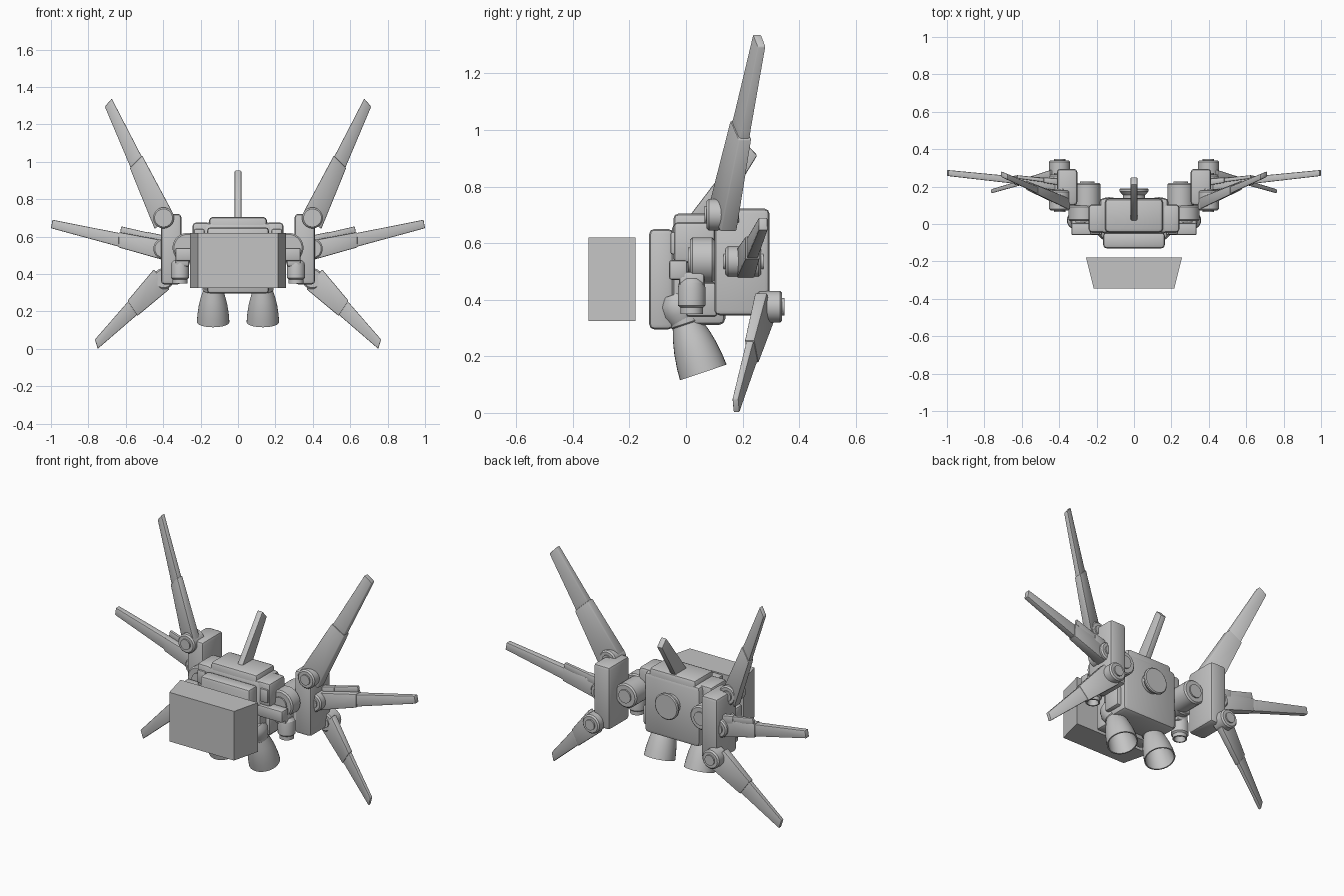
import bpy, bmesh, math
from mathutils import Vector

old = bpy.data.objects.get("Cube")
if old:
    bpy.data.objects.remove(old, do_unlink=True)

grey = bpy.data.materials.new("hull_grey")
grey.use_nodes = True
grey.diffuse_color = (0.55, 0.55, 0.55, 1)
grey.node_tree.nodes["Principled BSDF"].inputs["Base Color"].default_value = (0.55, 0.55, 0.55, 1)


def finish(name, bm, mirror):
    bmesh.ops.recalc_face_normals(bm, faces=bm.faces)
    mesh = bpy.data.meshes.new(name)
    bm.to_mesh(mesh)
    bm.free()
    for poly in mesh.polygons:
        poly.use_smooth = True
    mesh.set_sharp_from_angle(angle=math.radians(32))
    mesh.materials.append(grey)
    obj = bpy.data.objects.new(name, mesh)
    bpy.context.collection.objects.link(obj)
    if mirror:
        obj.modifiers.new("mirror", 'MIRROR').use_mirror_merge = False
    return obj


def loft(name, sections, bevel=0.0, mirror=False):
    """Solid through a series of matching loops of points."""
    bm = bmesh.new()
    rings = [[bm.verts.new(p) for p in s] for s in sections]
    n = len(rings[0])
    for a, b in zip(rings, rings[1:]):
        for i in range(n):
            j = (i + 1) % n
            bm.faces.new((a[i], a[j], b[j], b[i]))
    bm.faces.new(rings[0])
    bm.faces.new(rings[-1])
    if bevel:
        bmesh.ops.bevel(bm, geom=bm.edges[:], offset=bevel, segments=2,
                        profile=0.5, affect='EDGES', clamp_overlap=True)
    return finish(name, bm, mirror)


def rect(x0, x1, y, z0, z1):
    return [(x0, y, z0), (x1, y, z0), (x1, y, z1), (x0, y, z1)]


def box(name, xs, ys, zs, bevel=0.015, mirror=False):
    return loft(name, [rect(*xs, y, *zs) for y in ys], bevel, mirror)


def lathe(name, profile, origin, axis, mirror=False):
    """Revolve (radius, distance) pairs about an axis."""
    bm = bmesh.new()
    turn = Vector((0, 0, 1)).rotation_difference(Vector(axis))
    pts = [turn @ Vector((r, 0, h)) + Vector(origin) for r, h in profile]
    verts = [bm.verts.new(p) for p in pts]
    edges = [bm.edges.new(pair) for pair in zip(verts, verts[1:])]
    bmesh.ops.spin(bm, geom=verts + edges, cent=origin, axis=Vector(axis).normalized(),
                   angle=math.tau, steps=32)
    bmesh.ops.remove_doubles(bm, verts=bm.verts[:], dist=1e-5)
    return finish(name, bm, mirror)


def drum(name, x, z, y0, y1, r, mirror=True):
    """Cylinder along y with softened rims and a raised cap at each end."""
    c, e, n = r * 0.55, 0.008, y1 - y0
    lathe(name, [(0, -e), (c, -e), (c, 0), (r - e, 0), (r, e), (r, n - e),
                 (r - e, n), (c, n), (c, n + e), (0, n + e)], (x, y0, z), (0, 1, 0), mirror)


def wing(name, root, tip, y0, slope, step, thick):
    """Tapered blade with a thicker sleeve at the root; root and tip are (x, z) pairs."""
    def section(a, t, inset):
        p, q = (Vector(r).lerp(Vector(s), a) for r, s in zip(root, tip))
        p, q = p.lerp(q, inset), q.lerp(p, inset)
        return [(v.x, y0 + slope * (v.x - 0.4) + t * side, v.y)
                for v, side in ((p, -1), (q, -1), (q, 1), (p, 1))]
    mid = thick * 0.8
    loft(name + "_sleeve", [section(0, thick, 0), section(step, mid, 0)], 0.006, True)
    loft(name + "_blade", [section(step - 0.08, mid * 0.85, 0.05),
                           section(step + 0.05, mid * 0.75, 0.05),
                           section(1, thick * 0.5, 0)], 0.005, True)


# Forward block, free of the body
loft("forward_block", [rect(-0.215, 0.215, -0.345, 0.325, 0.62),
                       rect(-0.257, 0.257, -0.178, 0.325, 0.62)])

# Central body
box("front_panel", (-0.165, 0.165), (-0.13, -0.045), (0.295, 0.65), 0.018)
box("main_body", (-0.185, 0.185), (-0.05, 0.14), (0.31, 0.675), 0.025)
box("top_hump", (-0.155, 0.155), (-0.045, 0.135), (0.6, 0.705), 0.02)
box("shoulder_box", (0.15, 0.243), (-0.045, 0.105), (0.53, 0.675), 0.018, True)
box("shoulder_cap", (0.18, 0.235), (-0.055, 0.02), (0.56, 0.64), 0.008, True)
box("hip_block", (0.12, 0.21), (0.0, 0.11), (0.34, 0.46), 0.012, True)
lathe("back_disc", [(0, 0), (0.06, 0), (0.06, 0.025), (0.078, 0.045),
                    (0.078, 0.055), (0.072, 0.06), (0, 0.06)], (0, 0.13, 0.53), (0, 1, 0))

# Dorsal fin
fin = [(0.0, 0.68), (0.21, 0.955), (0.252, 0.91), (0.11, 0.68)]
loft("dorsal_fin", [[(x, y, z) for y, z in fin] for x in (-0.018, 0.018)], 0.006)

# Shoulder joints and wing pods
drum("shoulder_joint", 0.25, 0.54, 0.07, 0.22, 0.072)
drum("shoulder_ring", 0.27, 0.54, 0.015, 0.1, 0.08)
box("wing_pod", (0.303, 0.412), (0.1, 0.295), (0.345, 0.722), 0.018, True)

# Wings with their hinges
drum("upper_hinge", 0.398, 0.70, 0.073, 0.18, 0.056)
drum("middle_hinge", 0.398, 0.535, 0.14, 0.265, 0.055)
drum("lower_hinge", 0.398, 0.375, 0.25, 0.34, 0.056)
wing("upper_wing", ((0.445, 0.64), (0.35, 0.73)), ((0.712, 1.295), (0.675, 1.338)),
     0.13, 0.44, 0.5, 0.03)
wing("middle_wing", ((0.4, 0.475), (0.4, 0.58)), ((1.0, 0.645), (0.992, 0.69)),
     0.21, 0.105, 0.4, 0.032)
wing("lower_wing", ((0.45, 0.425), (0.365, 0.32)), ((0.765, 0.05), (0.75, 0.0)),
     0.28, -0.29, 0.45, 0.022)
wing("small_fin", ((0.39, 0.55), (0.39, 0.605)), ((0.63, 0.62), (0.625, 0.655)),
     0.225, 0.12, 0.4, 0.018)

# Side thrusters on short arms
box("thruster_arm", (0.17, 0.335), (-0.06, 0.005), (0.47, 0.54), 0.01, True)
box("thruster_bracket", (0.26, 0.335), (-0.025, 0.065), (0.44, 0.5), 0.012, True)
lathe("side_thruster", [(0, 0.125), (0.03, 0.125), (0.045, 0.11), (0.049, 0.09), (0.049, 0.03),
                        (0.04, 0.022), (0.04, 0), (0.032, 0), (0.025, 0.03), (0, 0.03)],
      (0.31, 0.02, 0.35), (0, 0, 1), True)

# Main engines, tilted back
down = (0, 0.318, -0.948)
lathe("engine_mount", [(0, -0.1), (0.05, -0.1), (0.068, -0.07), (0.068, -0.03),
                       (0.05, 0.01), (0, 0.01)], (0.133, -0.005, 0.325), down, True)
lathe("engine_collar", [(0, -0.02), (0.05, -0.02), (0.058, -0.012), (0.058, 0.008),
                        (0.05, 0.016), (0, 0.016)], (0.133, 0.0, 0.325), down, True)
lathe("engine_bell", [(0, 0), (0.05, 0), (0.056, 0.02), (0.068, 0.06), (0.077, 0.1),
                      (0.084, 0.15), (0.087, 0.192), (0.08, 0.192), (0.07, 0.11),
                      (0.05, 0.05), (0, 0.04)], (0.133, 0.0, 0.325), down, True)
